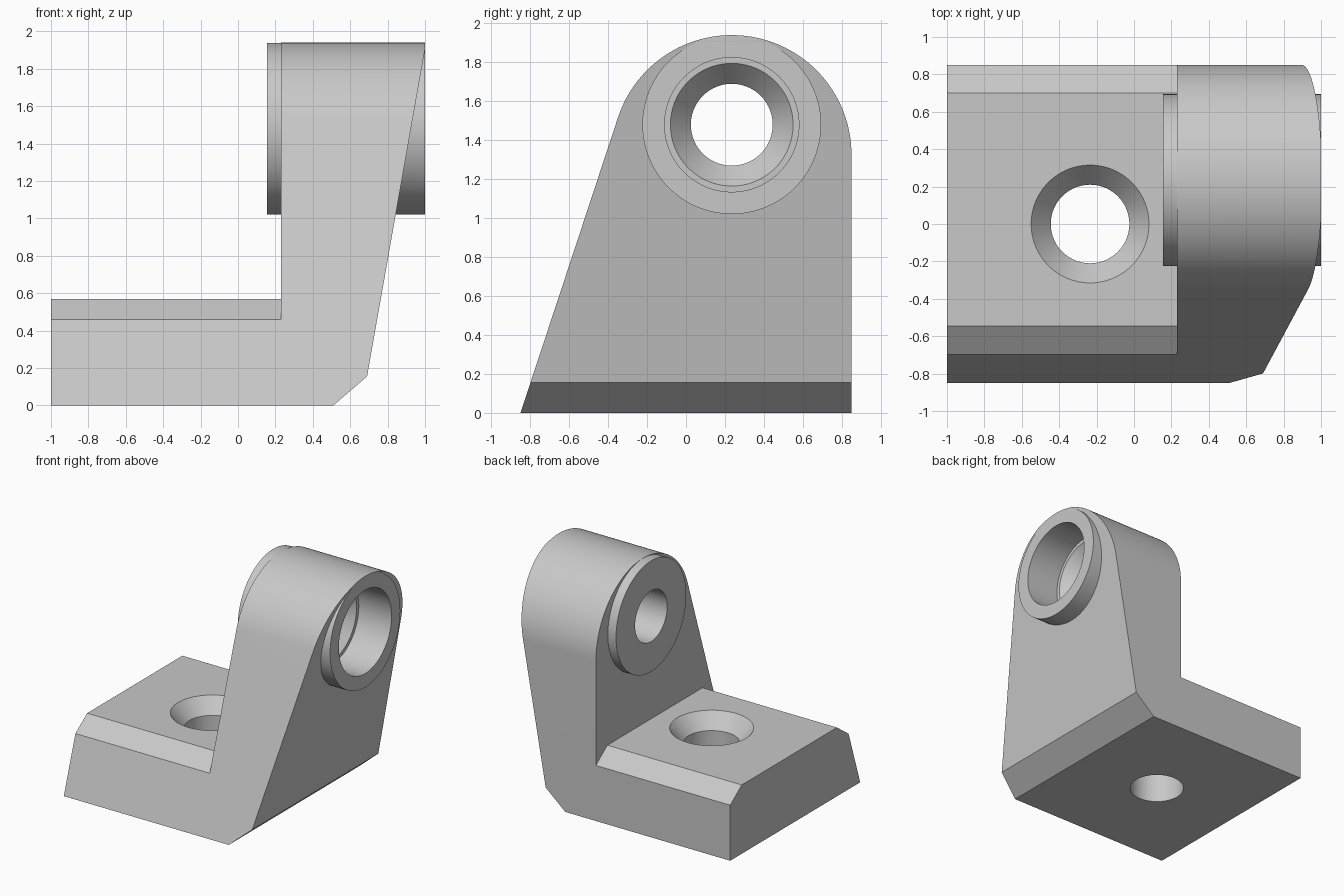
import bpy
import bmesh
from math import cos, sin, pi, radians
from mathutils import Matrix, Vector

cube = bpy.data.objects.get("Cube")
if cube:
    bpy.data.objects.remove(cube, do_unlink=True)

grey = bpy.data.materials.new("light grey")
grey.use_nodes = True
colour = (0.58, 0.58, 0.58, 1)
grey.diffuse_color = colour
grey.node_tree.nodes["Principled BSDF"].inputs["Base Color"].default_value = colour


def finish(name, bm):
    bmesh.ops.recalc_face_normals(bm, faces=bm.faces)
    mesh = bpy.data.meshes.new(name)
    bm.to_mesh(mesh)
    bm.free()
    mesh.materials.append(grey)
    obj = bpy.data.objects.new(name, mesh)
    bpy.context.collection.objects.link(obj)
    return obj


def prism(name, points, place, start, end):
    """Extrude a 2D profile; place(u, v, d) gives the 3D point at depth d."""
    bm = bmesh.new()
    face = bm.faces.new([bm.verts.new(place(u, v, start)) for u, v in points])
    out = bmesh.ops.extrude_face_region(bm, geom=[face])
    shift = Vector(place(0, 0, end)) - Vector(place(0, 0, start))
    verts = [g for g in out["geom"] if isinstance(g, bmesh.types.BMVert)]
    bmesh.ops.translate(bm, vec=shift, verts=verts)
    return finish(name, bm)


def turned(name, profile, matrix, steps=96):
    """Solid of revolution about z from (radius, height) pairs."""
    bm = bmesh.new()
    rings = [[bm.verts.new((r * cos(2 * pi * i / steps), r * sin(2 * pi * i / steps), h))
              for i in range(steps)] for r, h in profile]
    for a, b in zip(rings, rings[1:]):
        for i in range(steps):
            j = (i + 1) % steps
            bm.faces.new((a[i], a[j], b[j], b[i]))
    bm.faces.new(rings[0])
    bm.faces.new(rings[-1])
    bm.transform(matrix)
    return finish(name, bm)


def along_x(u, v, d):
    return (d, u, v)


def along_y(u, v, d):
    return (u, d, v)


# Bracket body: side outline with a rounded head
head_y, head_z, head_r = 0.235, 1.325, 0.615
arc = [radians(161.7 * i / 64) for i in range(65)]
outline = [(-0.85, 0), (0.85, 0)]
outline += [(head_y + head_r * cos(a), head_z + head_r * sin(a)) for a in arc]
bracket = prism("bracket", outline, along_x, -1, 1)

# Space above the chamfered base plate
clearance = prism("plate_clearance",
                  [(-1.2, 0.1), (-0.545, 0.57), (0.7, 0.57), (1.2, 0.203), (1.2, 2.3), (-1.2, 2.3)],
                  along_x, -1.2, 0.23)

# Sloping outer wall and lower bevel
slope = prism("wall_slope",
              [(0.394, -0.1), (0.69, 0.155), (1.061, 2.25), (1.5, 2.25), (1.5, -0.1)],
              along_y, -1.2, 1.2)

# Boss ring and its stepped bore, both turned about x
axis = Matrix.Translation((0, head_y, 1.48)) @ Matrix.Rotation(pi / 2, 4, "Y")
boss = turned("boss", [(0.459, 0.155), (0.459, 1)], axis)
bore = turned("boss_bore", [(0.21, 0), (0.21, 0.58), (0.315, 0.7), (0.345, 0.7), (0.345, 1.2)], axis)

# Countersunk screw hole in the plate
screw = turned("screw_hole", [(0.21, -0.2), (0.21, 0.45), (0.315, 0.57), (0.315, 0.8)],
               Matrix.Translation((-0.235, 0, 0)))

# Combine the solids
tools = [(clearance, "DIFFERENCE"), (slope, "DIFFERENCE"), (boss, "UNION"),
         (bore, "DIFFERENCE"), (screw, "DIFFERENCE")]
for tool, operation in tools:
    tool.hide_render = True
    mod = bracket.modifiers.new(tool.name, "BOOLEAN")
    mod.operation = operation
    mod.solver = "EXACT"
    mod.object = tool
bpy.context.view_layer.update()
graph = bpy.context.evaluated_depsgraph_get()
result = bpy.data.meshes.new_from_object(bracket.evaluated_get(graph))
bracket.modifiers.clear()
bracket.data = result
for tool, _ in tools:
    bpy.data.objects.remove(tool, do_unlink=True)

# Smooth the round faces, keep edges sharp
bpy.ops.object.select_all(action="DESELECT")
bracket.select_set(True)
bpy.context.view_layer.objects.active = bracket
bpy.ops.object.shade_smooth_by_angle(angle=radians(25))
